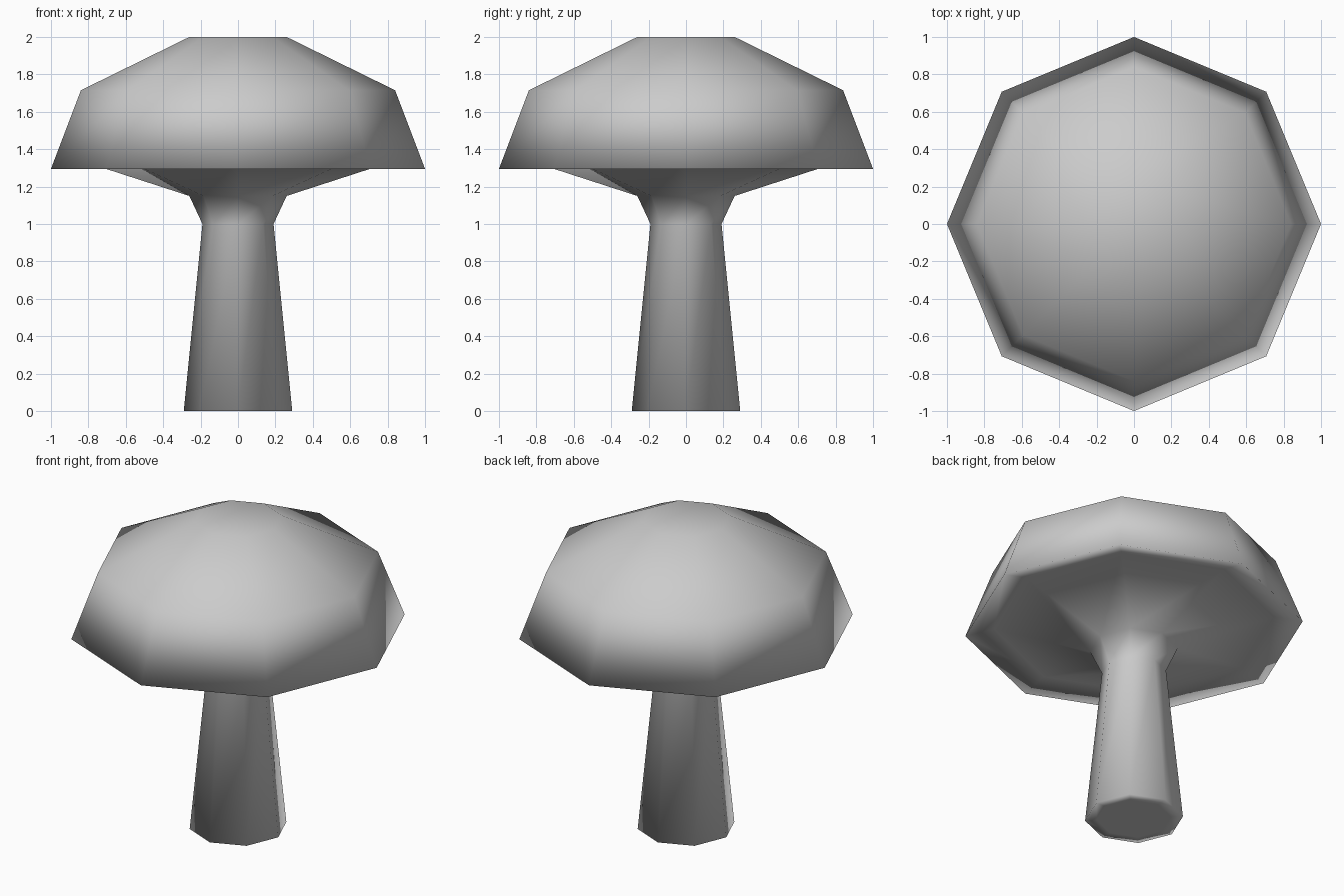
import bpy, bmesh
from math import cos, sin, tau

cube = bpy.data.objects.get("Cube")
if cube:
    bpy.data.objects.remove(cube, do_unlink=True)

SIDES = 8

grey = bpy.data.materials.new("plain grey")
grey.use_nodes = True
colour = (0.6, 0.6, 0.6, 1)
grey.diffuse_color = colour
grey.node_tree.nodes["Principled BSDF"].inputs["Base Color"].default_value = colour


def revolve(name, profile):
    """Closed, smooth-shaded surface of revolution from (radius, height) rings."""
    bm = bmesh.new()
    rings = [[bm.verts.new((r * cos(tau * i / SIDES), r * sin(tau * i / SIDES), z))
              for i in range(SIDES)] for r, z in profile]
    for low, high in zip(rings, rings[1:]):
        for i in range(SIDES):
            j = (i + 1) % SIDES
            bm.faces.new((low[i], low[j], high[j], high[i]))
    bm.faces.new(rings[0][::-1])
    bm.faces.new(rings[-1])
    for face in bm.faces:
        face.smooth = True
    bmesh.ops.recalc_face_normals(bm, faces=bm.faces)
    mesh = bpy.data.meshes.new(name)
    bm.to_mesh(mesh)
    bm.free()
    mesh.materials.append(grey)
    obj = bpy.data.objects.new(name, mesh)
    bpy.context.collection.objects.link(obj)
    return obj


# stem: flat foot, tapered shaft, flared neck
stem = [(0.22, 0), (0.29, 0), (0.19, 1.0), (0.26, 1.15)]
# cap: underside, hanging rim, steep wall, sloped crown
cap = [(0.83, 1.335), (1.0, 1.295), (0.84, 1.715), (0.26, 2.0)]

# stem and cap are one continuous skin
revolve("mushroom", stem + cap)
